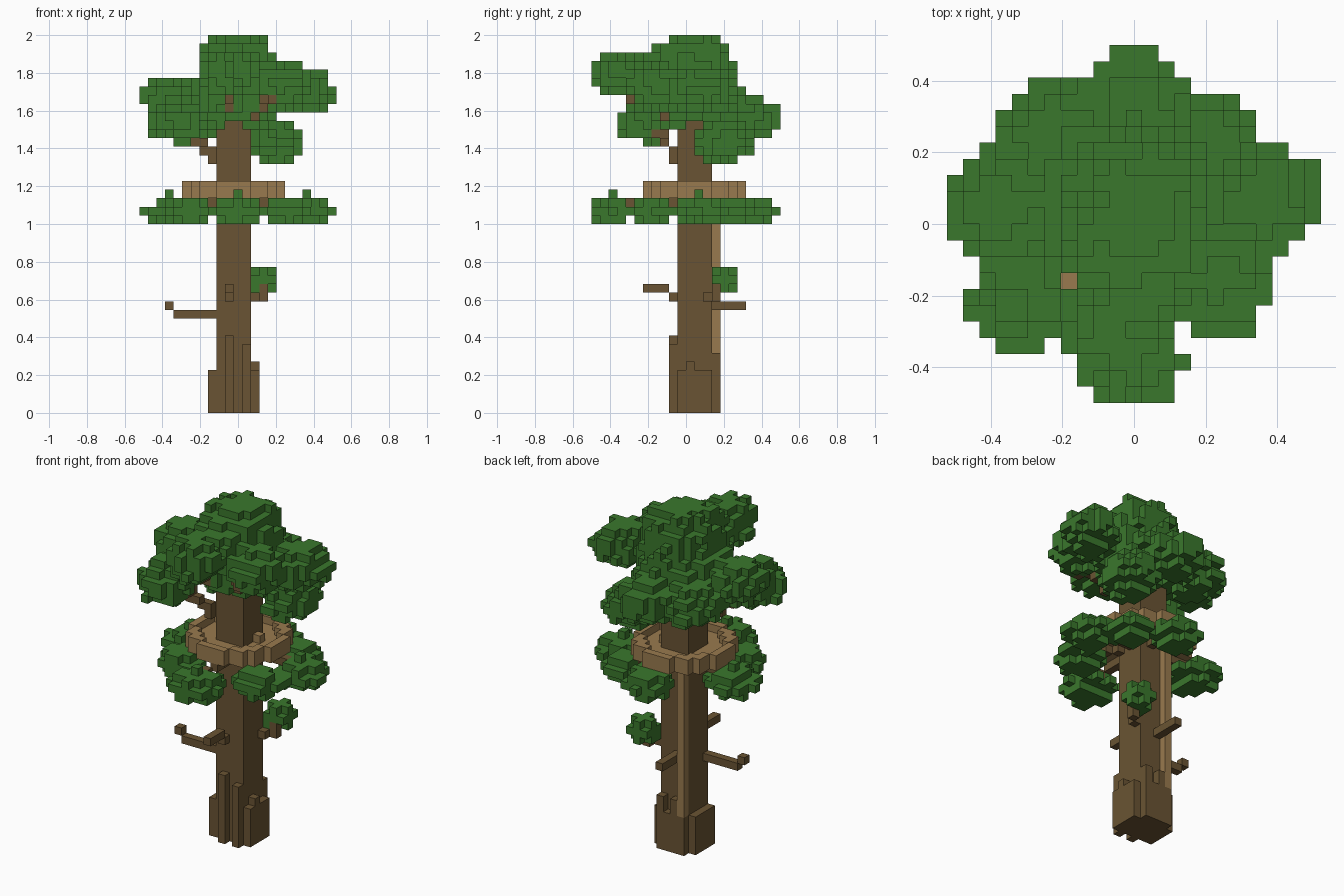
import bpy
import bmesh
import random
from mathutils import Vector

random.seed(4)
if "Cube" in bpy.data.objects:
    bpy.data.objects.remove(bpy.data.objects["Cube"])

UNIT = 1 / 22                       # edge of one block
ORIGIN = Vector((-11.5, -11, 0))    # corner of the block grid
AXES = [Vector(a) for a in ((1, 0, 0), (0, 1, 0), (0, 0, 1))]
taken = set()                       # blocks already used by a part


def material(name, rgb):
    lin = [((c / 255 + 0.055) / 1.055) ** 2.4 for c in rgb] + [1]
    mat = bpy.data.materials.new(name)
    mat.use_nodes = True
    mat.diffuse_color = lin
    mat.node_tree.nodes["Principled BSDF"].inputs["Base Color"].default_value = lin
    return mat


def box(i0, i1, j0, j1, k0, k1):
    """Blocks in an inclusive range."""
    return {(i, j, k) for i in range(i0, i1 + 1)
            for j in range(j0, j1 + 1) for k in range(k0, k1 + 1)}


def blob(centre, radii, ragged):
    """Blocks inside an ellipsoid with an uneven edge."""
    lo = [int(c - r) - 1 for c, r in zip(centre, radii)]
    hi = [int(c + r) + 1 for c, r in zip(centre, radii)]
    cells = set()
    for cell in sorted(box(lo[0], hi[0], lo[1], hi[1], lo[2], hi[2])):
        d = sum(((p - c) / r) ** 2 for p, c, r in zip(cell, centre, radii))
        if d < 1 + random.uniform(-ragged, ragged * 0.4):
            cells.add(cell)
    return {c for c in cells if 0 <= c[0] <= 22 and 0 <= c[1] <= 21 and c[2] <= 43}


def line(start, end):
    """Blocks along a straight run."""
    a, b = Vector(start), Vector(end)
    n = int(max(abs(c) for c in b - a)) or 1
    return {tuple(round(c) for c in a.lerp(b, t / n)) for t in range(n + 1)}


def build(name, cells, mat):
    """Skin a set of blocks with their outer faces."""
    cells = cells - taken
    taken.update(cells)
    bm = bmesh.new()
    verts = {}

    def vert(p):
        key = tuple(round(c) for c in p)
        if key not in verts:
            verts[key] = bm.verts.new((p + ORIGIN) * UNIT)
        return verts[key]

    for cell in sorted(cells):
        base = Vector(cell)
        for a in range(3):
            n, u, v = AXES[a], AXES[(a + 1) % 3], AXES[(a + 2) % 3]
            for side in (0, 1):
                step = n if side else -n
                if tuple(round(c) for c in base + step) in cells:
                    continue
                p = base + n * side
                ring = [p, p + u, p + u + v, p + v]
                bm.faces.new([vert(q) for q in (ring if side else ring[::-1])])
    mesh = bpy.data.meshes.new(name)
    bm.to_mesh(mesh)
    bm.free()
    mesh.materials.append(mat)
    obj = bpy.data.objects.new(name, mesh)
    bpy.context.collection.objects.link(obj)
    return obj


bark = material("bark brown", (106, 84, 51))
plank = material("plank tan", (153, 122, 78))
leaf = material("leaf green", (58, 119, 44))

# Trunk
build("trunk", box(9, 12, 10, 13, 0, 36), bark)

# Root ridges: column position and height
roots = set()
for j, west, east in ((10, 5, 5), (11, 5, 6), (12, 5, 5), (13, 5, 5)):
    roots |= box(8, 8, j, j, 0, west - 1) | box(13, 13, j, j, 0, east - 1)
for i, j, height in ((10, 9, 9), (12, 9, 8), (9, 14, 5), (10, 14, 7),
                     (11, 14, 5), (12, 14, 7)):
    roots |= box(i, i, j, j, 0, height - 1)
build("roots", roots, bark)

# Ladder up the back
build("ladder", box(9, 9, 14, 14, 5, 25), plank)

# Round platform with a raised rim and a step by the trunk
platform = {(13, 12, 26)}
for i, j, k in box(5, 16, 6, 17, 25, 26):
    d = (i - 10.5) ** 2 + (j - 11.5) ** 2
    if d < 36 and (k == 25 or d > 23):
        platform.add((i, j, k))
build("platform", platform, plank)

# Bare branches on the lower trunk
build("left_stub_branch", box(4, 8, 10, 10, 11, 11) | {(3, 10, 12)}, bark)
build("front_stub_branch", {(10, 9, 13)} | box(10, 10, 6, 8, 14, 14), bark)
build("back_stub_branch", box(10, 10, 14, 17, 12, 12), bark)
build("twig_branch", {(13, 13, 13), (14, 14, 13), (14, 14, 14)}, bark)

# Stepped branch under the crown, and two branches into its front clumps
build("upper_branch", box(8, 8, 9, 9, 29, 30) | {(7, 9, 30)} | box(6, 7, 8, 8, 31, 31)
      | box(6, 6, 7, 8, 32, 32), bark)
build("crown_branches", line((10, 9, 34), (10, 4, 36)) | line((12, 9, 34), (15, 5, 36)), bark)

# Small leaf tuft on the twig
build("twig_leaves", blob((14, 15, 15), (1.6, 1.6, 1.6), 0) | {(13, 14, 14)}, leaf)

# Leaf pads around the platform, each on a spoke branch: position and radius
pads = [(11, 2, 3.2), (16.4, 7, 2.9), (19, 12, 3.2), (16, 16, 2.6),
        (11, 18.4, 2.9), (3, 12, 3.2), (5.7, 6.7, 2.8)]
spokes, pad_cells = set(), set()
for x, y, r in pads:
    spokes |= line((11, 12, 24), ((x * 3 + 11) / 4, (y * 3 + 12) / 4, 24))
    pad_cells |= blob((x, y, 23), (r, r, 1.42), 0.2)
    if r > 3:
        pad_cells.add((x, y, 25))
build("pad_branches", spokes, bark)
build("leaf_pads", pad_cells, leaf)

# Crown: a core, a top, a bridge to the front and overlapping side clumps
crown = blob((10.5, 11.3, 36.2), (6, 6, 3.8), 0.25)
crown |= blob((11, 11, 39.7), (5, 5.1, 4.4), 0.25)
crown |= blob((11, 6.5, 39.3), (3.2, 2.5, 2.5), 0.2)
for centre in ((10, 3, 39), (19, 12, 37), (3, 11.5, 36), (11, 18, 34),
               (4, 6, 33.5), (15.3, 15, 31.2), (6, 16, 34), (16.3, 7, 37.6)):
    crown |= blob(centre, (3.5, 3.5, 2.7), 0.33)
crown = {c for c in crown if c[:2] != (7, 7)}
build("crown_leaves", crown, leaf)
